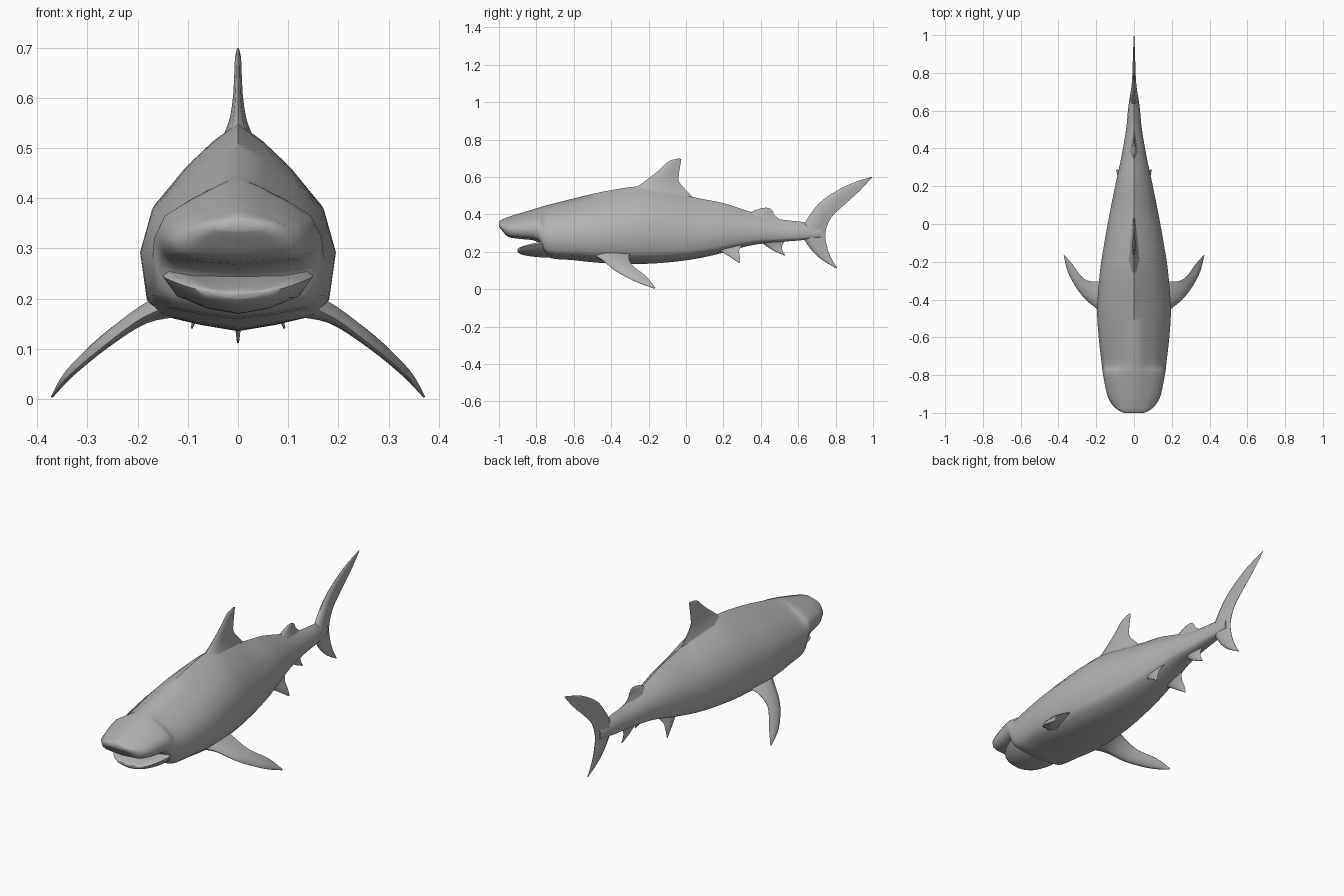
import bpy
import bmesh
import math
from mathutils import Vector

old = bpy.data.objects.get("Cube")
if old:
    bpy.data.objects.remove(old, do_unlink=True)

# One skin colour
skin = bpy.data.materials.new("grey_skin")
skin.use_nodes = True
GREY = (0.45, 0.45, 0.45, 1)
skin.diffuse_color = GREY
shader = skin.node_tree.nodes["Principled BSDF"]
shader.inputs["Base Color"].default_value = GREY
shader.inputs["Roughness"].default_value = 0.7


def smooth_rows(rows, steps=4):
    """Catmull-Rom interpolation of rows of numbers."""
    result = []
    last = len(rows) - 1
    for i in range(last):
        before, start = rows[max(i - 1, 0)], rows[i]
        end, after = rows[i + 1], rows[min(i + 2, last)]
        for step in range(steps):
            t = step / steps
            result.append([
                b + 0.5 * t * (c - a + t * (2 * a - 5 * b + 4 * c - d
                                            + t * (3 * (b - c) + d - a)))
                for a, b, c, d in zip(before, start, end, after)])
    result.append(list(rows[last]))
    return result


def loft(name, rings):
    """Skin a closed tube over rings that have equal point counts."""
    bm = bmesh.new()
    loops = [[bm.verts.new(point) for point in ring] for ring in rings]
    count = len(loops[0])
    for first, second in zip(loops, loops[1:]):
        for i in range(count):
            j = (i + 1) % count
            bm.faces.new((first[i], first[j], second[j], second[i]))
    bm.faces.new(loops[0])
    bm.faces.new(list(reversed(loops[-1])))
    bmesh.ops.recalc_face_normals(bm, faces=bm.faces)
    mesh = bpy.data.meshes.new(name)
    bm.to_mesh(mesh)
    bm.free()
    mesh.materials.append(skin)
    obj = bpy.data.objects.new(name, mesh)
    bpy.context.collection.objects.link(obj)
    bpy.ops.object.select_all(action="DESELECT")
    obj.select_set(True)
    bpy.context.view_layer.objects.active = obj
    bpy.ops.object.shade_smooth_by_angle(angle=math.radians(60))
    return obj


def hull(name, half_section, stations):
    """Symmetric section (width share, height share) along y, half width, top, bottom."""
    section = half_section + [(-x, h) for x, h in reversed(half_section[1:-1])]
    rings = [[(x * width, y, bottom + h * (top - bottom)) for x, h in section]
             for y, width, top, bottom in smooth_rows(stations)]
    return loft(name, rings)


# Lens-shaped fin section: chord share, thickness share
LENS = [(0, 0), (0.05, 0.5), (0.3, 1), (0.65, 0.6), (1, 0.05)]
LENS += [(c, -t) for c, t in reversed(LENS[1:])]


def fin(name, stations, side=1):
    """Stations from root to tip: leading x y z, trailing x y z, half thickness."""
    rows = smooth_rows(stations)
    middles = [(Vector(r[:3]) + Vector(r[3:6])) / 2 for r in rows]
    rings = []
    for i, row in enumerate(rows):
        span = middles[min(i + 1, len(rows) - 1)] - middles[max(i - 1, 0)]
        span.y = 0
        normal = Vector((0, 1, 0)).cross(span).normalized()
        lead, trail = Vector(row[:3]), Vector(row[3:6])
        ring = [lead.lerp(trail, c) + normal * t * row[6] for c, t in LENS]
        rings.append([(side * p.x, p.y, p.z) for p in ring])
    return loft(name, rings)


def upright_fin(name, stations):
    """Fin on the centre plane: leading y z, trailing y z, half thickness."""
    return fin(name, [(0, ly, lz, 0, ty, tz, t) for ly, lz, ty, tz, t in stations])


# Body with the snout and upper jaw
hull("body",
     [(0, 1), (0.28, 0.91), (0.57, 0.79), (0.88, 0.62), (1, 0.4),
      (0.93, 0.15), (0.77, 0.07), (0.4, 0.03), (0, 0)],
     [(-1, 0.05, 0.362, 0.335), (-0.985, 0.085, 0.372, 0.315),
      (-0.95, 0.12, 0.386, 0.28), (-0.9, 0.143, 0.402, 0.27),
      (-0.79, 0.165, 0.435, 0.252), (-0.74, 0.171, 0.45, 0.172),
      (-0.6, 0.187, 0.485, 0.155), (-0.45, 0.195, 0.52, 0.14),
      (-0.25, 0.18, 0.55, 0.135), (-0.1, 0.157, 0.53, 0.143),
      (0.05, 0.13, 0.49, 0.162), (0.2, 0.1, 0.46, 0.195),
      (0.35, 0.068, 0.412, 0.235), (0.5, 0.042, 0.374, 0.252),
      (0.62, 0.03, 0.36, 0.262), (0.72, 0.014, 0.34, 0.275)])

# Lower jaw, with its upper side rising into the throat
hull("lower_jaw",
     [(0, 0.9), (0.6, 0.9), (0.92, 1), (1, 0.88), (0.8, 0.4), (0.4, 0.12), (0, 0)],
     [(-0.9, 0.055, 0.215, 0.2), (-0.885, 0.09, 0.225, 0.188),
      (-0.84, 0.125, 0.24, 0.177), (-0.77, 0.15, 0.255, 0.17),
      (-0.68, 0.158, 0.28, 0.168)])

# Fins on the back and under the tail
upright_fin("dorsal_fin",
            [(-0.33, 0.5, 0.06, 0.47, 0.045), (-0.25, 0.555, 0.0, 0.53, 0.02),
             (-0.19, 0.6, -0.037, 0.575, 0.011), (-0.14, 0.64, -0.037, 0.62, 0.008),
             (-0.09, 0.685, -0.03, 0.665, 0.006), (-0.035, 0.699, -0.025, 0.695, 0.002)])
upright_fin("second_dorsal_fin",
            [(0.31, 0.38, 0.53, 0.35, 0.025), (0.36, 0.417, 0.475, 0.395, 0.012),
             (0.4, 0.432, 0.465, 0.415, 0.007), (0.43, 0.436, 0.45, 0.432, 0.002)])
upright_fin("anal_fin",
            [(0.37, 0.27, 0.54, 0.27, 0.025), (0.42, 0.237, 0.515, 0.235, 0.01),
             (0.47, 0.205, 0.515, 0.21, 0.006), (0.525, 0.18, 0.53, 0.182, 0.002)])

# Tail fin from upper tip to lower tip
upright_fin("tail_fin",
            [(0.99, 0.6, 0.997, 0.6, 0.002), (0.86, 0.555, 0.928, 0.525, 0.006),
             (0.735, 0.48, 0.845, 0.45, 0.01), (0.668, 0.405, 0.775, 0.38, 0.017),
             (0.62, 0.315, 0.745, 0.3, 0.022), (0.645, 0.245, 0.755, 0.225, 0.016),
             (0.71, 0.17, 0.777, 0.165, 0.009), (0.803, 0.111, 0.809, 0.113, 0.002)])

# Paired fins
for label, side in (("left", 1), ("right", -1)):
    fin(label + "_pectoral_fin",
        [(0.12, -0.52, 0.19, 0.12, -0.28, 0.2, 0.03),
         (0.19, -0.455, 0.162, 0.19, -0.305, 0.178, 0.018),
         (0.27, -0.385, 0.103, 0.265, -0.29, 0.13, 0.013),
         (0.34, -0.275, 0.043, 0.325, -0.215, 0.07, 0.009),
         (0.371, -0.17, 0.003, 0.37, -0.163, 0.006, 0.002)], side)
    fin(label + "_pelvic_fin",
        [(0.05, 0.13, 0.23, 0.05, 0.31, 0.25, 0.02),
         (0.068, 0.19, 0.2, 0.07, 0.285, 0.21, 0.01),
         (0.08, 0.235, 0.172, 0.083, 0.287, 0.18, 0.006),
         (0.092, 0.283, 0.14, 0.093, 0.289, 0.143, 0.002)], side)
